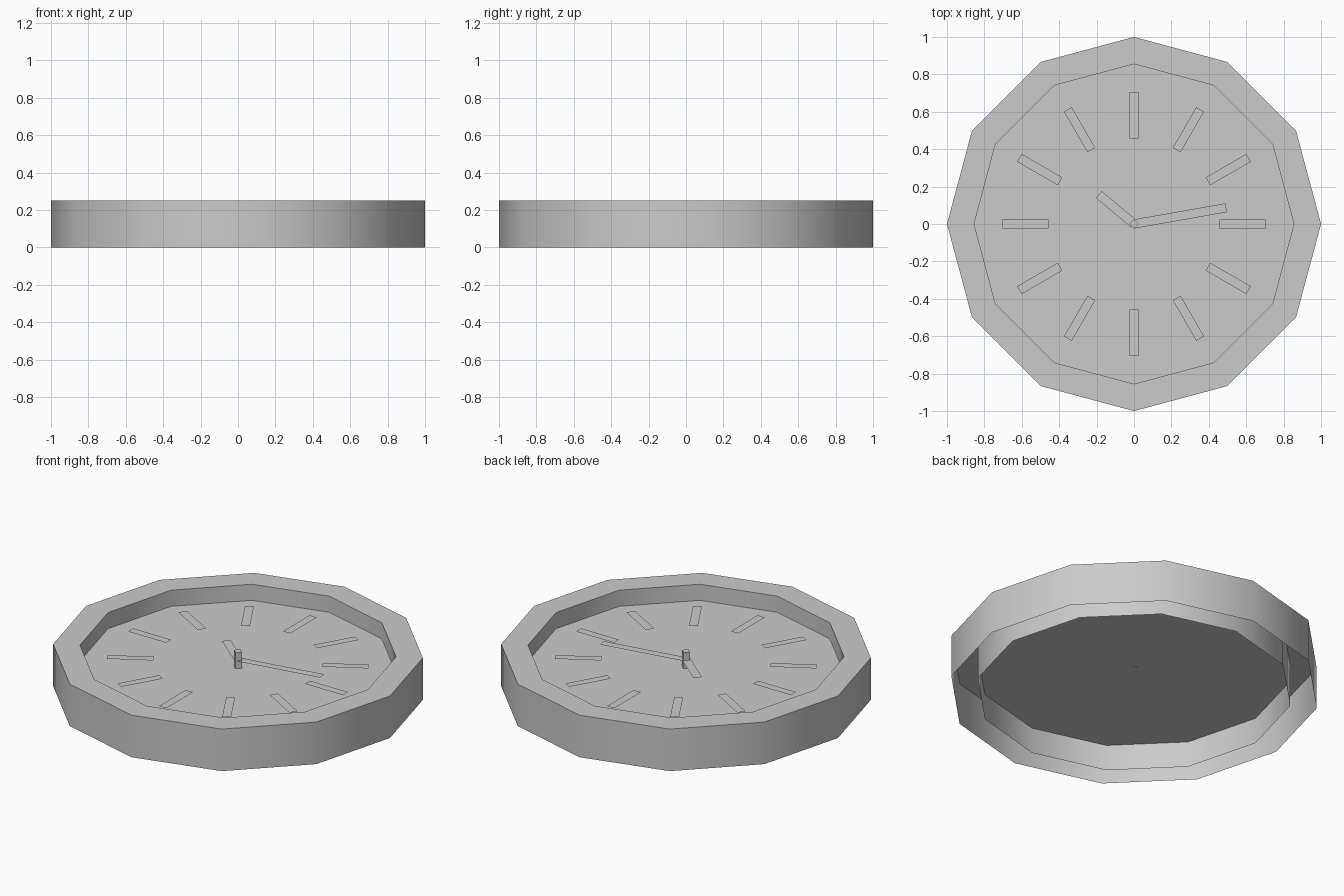
import bpy, math

if "Cube" in bpy.data.objects:
    bpy.data.objects.remove(bpy.data.objects["Cube"])

N = 12
FACE_Z, MARK_Z, HAND_Z, TOP = 0.154, 0.186, 0.2, 0.25


def make(name, verts, faces):
    mesh = bpy.data.meshes.new(name)
    mesh.from_pydata(verts, [], faces)
    mesh.update()
    obj = bpy.data.objects.new(name, mesh)
    bpy.context.collection.objects.link(obj)
    return obj


def ring(r, z, n=N):
    return [(r * math.cos(2 * math.pi * i / n), r * math.sin(2 * math.pi * i / n), z)
            for i in range(n)]


def bar(name, deg, r0, r1, z, width=0.048):
    # flat strip lying along a radius
    c, s, h = math.cos(math.radians(deg)), math.sin(math.radians(deg)), width / 2
    pts = [(r0, -h), (r1, -h), (r1, h), (r0, h)]
    return make(name, [(r * c - t * s, r * s + t * c, z) for r, t in pts], [(0, 1, 2, 3)])


# Case: outer wall, top rim and inner wall, open underneath
loops = [(1.0, 0), (1.0, TOP), (0.855, TOP), (0.855, 0)]
verts = [v for r, z in loops for v in ring(r, z)]
faces = [(k * N + i, k * N + (i + 1) % N, (k + 1) * N + (i + 1) % N, (k + 1) * N + i)
         for k in range(3) for i in range(N)]
case = make("clock_case", verts, faces)
bpy.context.view_layer.objects.active = case
case.select_set(True)
bpy.ops.object.shade_smooth_by_angle(angle=math.radians(40))
case.select_set(False)

# Dial
make("dial", ring(0.855, FACE_Z), [tuple(range(N))])

# Hour marks
for i in range(12):
    bar(f"hour_mark_{i + 1}", i * 30, 0.457, 0.707, MARK_Z)

# Hands
bar("minute_hand", 10, 0.0, 0.5, HAND_Z)
bar("hour_hand", 140, 0.0, 0.245, HAND_Z + 0.002)

# Centre pin
pin = ring(0.025, FACE_Z - 0.002, 4) + ring(0.025, TOP, 4)
make("centre_pin", pin, [(3, 2, 1, 0), (4, 5, 6, 7)] +
     [(i, (i + 1) % 4, (i + 1) % 4 + 4, i + 4) for i in range(4)])
